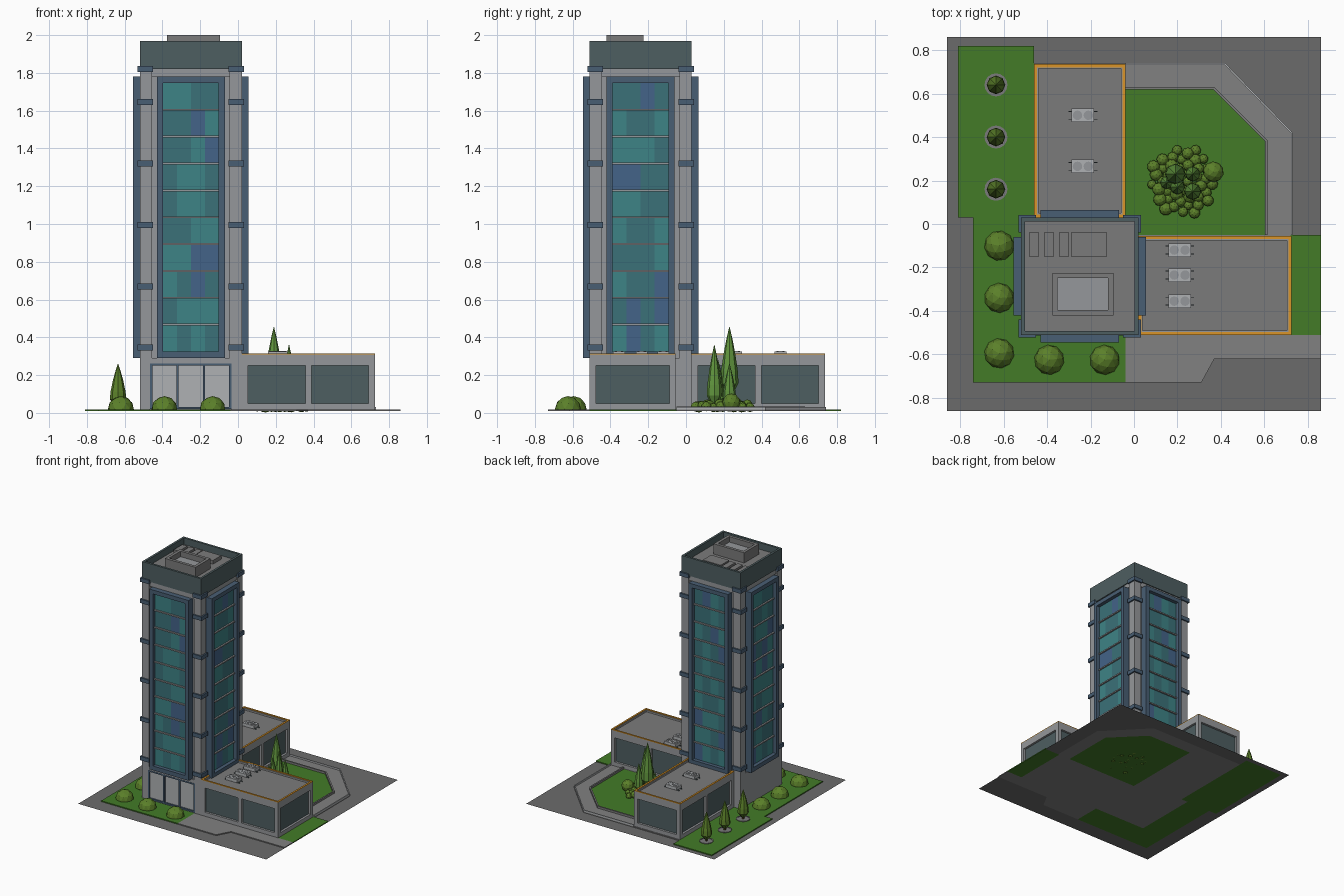
import bpy, bmesh, math, random
from mathutils import Matrix, Vector

if "Cube" in bpy.data.objects:
    bpy.data.objects.remove(bpy.data.objects["Cube"])

random.seed(4)


def mat(name, r, g, b):
    m = bpy.data.materials.new(name)
    m.diffuse_color = (r ** 2.2, g ** 2.2, b ** 2.2, 1)
    m.use_nodes = True
    m.node_tree.nodes["Principled BSDF"].inputs["Base Color"].default_value = m.diffuse_color
    return m


ROAD = mat("asphalt", .42, .42, .42)
PAVE = mat("paving", .50, .50, .50)
WALL = mat("concrete", .58, .59, .60)
ROOF = mat("roof_grey", .48, .48, .48)
LIGHT = mat("light_metal", .68, .69, .70)
GRASS = mat("grass", .27, .48, .17)
LEAF = mat("leaf", .36, .50, .18)
PINE = mat("cypress", .38, .58, .25)
BARK = mat("bark", .33, .24, .15)
BLUE = mat("blue_steel", .29, .37, .45)
DARK = mat("dark_cladding", .31, .37, .38)
TRIM = mat("orange_trim", .85, .58, .18)
GLASS = [mat("glass_teal", .25, .51, .52), mat("glass_deep", .24, .44, .47),
         mat("glass_blue", .27, .39, .53)]


def finish(name, bm, m, matrix=None):
    me = bpy.data.meshes.new(name)
    bmesh.ops.recalc_face_normals(bm, faces=bm.faces)
    bm.to_mesh(me)
    bm.free()
    ob = bpy.data.objects.new(name, me)
    bpy.context.collection.objects.link(ob)
    if m:
        me.materials.append(m)
    if matrix:
        ob.matrix_world = matrix
    return ob


def boxes(name, items, m, matrix=None):
    bm = bmesh.new()
    for x0, x1, y0, y1, z0, z1 in items:
        mx = Matrix.Translation(((x0 + x1) / 2, (y0 + y1) / 2, (z0 + z1) / 2))
        bmesh.ops.create_cube(bm, size=1, matrix=mx @ Matrix.Diagonal((x1 - x0, y1 - y0, z1 - z0, 1)))
    return finish(name, bm, m, matrix)


def prism(name, pts, z0, z1, m):
    bm = bmesh.new()
    f = bm.faces.new([bm.verts.new((x, y, z0)) for x, y in pts])
    if z1 > z0:
        g = bmesh.ops.extrude_face_region(bm, geom=[f], use_keep_orig=True)
        bmesh.ops.translate(bm, vec=(0, 0, z1 - z0),
                            verts=[v for v in g["geom"] if isinstance(v, bmesh.types.BMVert)])
    return finish(name, bm, m)


def ring(x0, x1, y0, y1, z0, z1, w):
    return [(x0, x1, y0, y0 + w, z0, z1), (x0, x1, y1 - w, y1, z0, z1),
            (x0, x0 + w, y0 + w, y1 - w, z0, z1), (x1 - w, x1, y0 + w, y1 - w, z0, z1)]


def lathe(bm, x, y, prof, n):
    rows = [[bm.verts.new((x + r * math.cos(2 * math.pi * i / n), y + r * math.sin(2 * math.pi * i / n), z))
             for i in range(n)] for r, z in prof]
    for a, b in zip(rows, rows[1:]):
        for i in range(n):
            bm.faces.new((a[i], a[(i + 1) % n], b[(i + 1) % n], b[i]))
    bm.faces.new(rows[0][::-1])
    bm.faces.new(rows[-1])


# ground: road sheet, paving, lawns
Z0, Z1 = .009, .017
prism("road", [(.73, -.05), (.86, -.05), (.86, .86), (-.86, .86), (-.86, -.86), (.86, -.86), (.86, -.62),
               (.37, -.62), (.31, -.73), (-.74, -.73), (-.74, .03), (-.81, .03), (-.81, .82),
               (-.46, .82), (-.46, .74), (.42, .74), (.73, .42)], Z0, Z0, ROAD)
prism("side_lawn", [(-.81, .82), (-.46, .82), (-.46, .03), (-.52, .03), (-.52, -.51), (-.04, -.51),
                    (-.04, -.73), (-.74, -.73), (-.74, .03), (-.81, .03)], Z0, Z1, GRASS)
prism("east_lawn", [(.72, -.51), (.86, -.51), (.86, -.05), (.72, -.05)], Z0, Z1, GRASS)
inner = [(-.04, .63), (.37, .63), (.615, .385), (.615, -.05)]
outer = [(-.04, .74), (.42, .74), (.73, .42), (.73, -.05)]
prism("court_lawn", inner + [(-.04, -.05)], Z0, Z1, GRASS)
prism("court_path", outer + inner[::-1], Z0, Z1, PAVE)
prism("front_paving", [(-.46, .74), (-.04, .74), (-.04, -.05), (.72, -.05), (.72, -.51), (.86, -.51),
                       (.86, -.62), (.37, -.62), (.31, -.73), (-.04, -.73), (-.04, -.51), (-.52, -.51),
                       (-.52, .03), (-.46, .03)], Z0, Z1, PAVE)


# kerbs follow the chamfered path edges
def kerb(name, pts, w, z, m):
    off = [(pts[0][0], pts[0][1] - w), (pts[1][0] - w * .41, pts[1][1] - w),
           (pts[2][0] - w, pts[2][1] - w * .41), (pts[3][0] - w, pts[3][1])]
    prism(name, pts + off[::-1], Z1, z, m)


kerb("outer_kerb", outer, .008, .030, LIGHT)
kerb("lawn_kerb", inner, .012, .034, ROOF)


# low wings: dark glazed core, plinth, lintel and piers
def wing(name, x0, x1, y0, y1, along_x):
    d, w = .018, .033
    boxes(name + "_glazing", [(x0 + d, x1 - d, y0 + d, y1 - d, .02, .27)], DARK)
    parts = ring(x0, x1, y0, y1, .01, .05, .04) + ring(x0, x1, y0, y1, .25, .308, .02)
    parts += [(a, a + w, b, b + w, .05, .25) for a in (x0, x1 - w) for b in (y0, y1 - w)]
    cx, cy = (x0 + x1) / 2, (y0 + y1) / 2
    for s in (0, 1):
        if along_x:
            b = (y0, y1 - w)[s]
            parts.append((cx - .016, cx + .016, b, b + w, .05, .25))
        else:
            a = (x0, x1 - w)[s]
            parts.append((a, a + w, cy - .016, cy + .016, .05, .25))
    boxes(name + "_walls", parts, WALL)
    boxes(name + "_roof", [(x0 + .02, x1 - .02, y0 + .02, y1 - .02, .27, .295)], ROOF)
    boxes(name + "_trim", ring(x0, x1, y0, y1, .308, .314, .014), TRIM)


wing("east_wing", .02, .725, -.51, -.055, True)
wing("rear_wing", -.46, -.04, .03, .735, False)

# rooftop cooling units with twin fans and rails
for i, (x, y) in enumerate([(-.235, .50), (-.235, .265), (.21, -.12), (.21, -.235), (.21, -.355)]):
    boxes(f"cooler_{i}", [(x - .052, x + .052, y - .031, y + .031, .300, .325)], LIGHT)
    boxes(f"cooler_rails_{i}", [(x - .066, x + .066, y + s * .018 - .002, y + s * .018 + .002, .295, .303)
                                for s in (-1, 1)], DARK)
    bm = bmesh.new()
    for s in (-1, 1):
        lathe(bm, x + s * .025, y, [(.022, .325), (.022, .328), (.017, .328), (.017, .326), (.006, .326),
                                    (.006, .328)], 12)
    finish(f"cooler_fans_{i}", bm, WALL)

# tower core, base and corner columns
T = Matrix.Translation((-.25, -.24, 0))
H = .27
boxes("tower_core", [(-.25, .25, -.25, .25, .28, 1.82), (-.262, .262, -.262, .262, 1.78, 1.82)], WALL, T)
boxes("tower_base", [(-H, H, -H + .02, H, .01, .29), (-H, -.215, -H, -H + .02, .01, .29),
                     (.215, H, -H, -H + .02, .01, .29), (-.215, .215, -H, -H + .02, .26, .29)], WALL, T)
c = [(-H, -.205), (.205, H)]
boxes("corner_columns", [(*a, *b, .29, 1.82) for a in c for b in c], WALL, T)
k = [(-.282, -.2), (.2, .282)]
boxes("corner_brackets", [(*a, *b, z - .016, z + .016) for z in (.345, .67, .995, 1.32, 1.645, 1.82)
                          for a in k for b in k], BLUE, T)

# entrance doors
boxes("entrance_frame", [(x - .006, x + .006, -.272, -.25, .02, .26) for x in (-.209, -.07, .07, .209)]
      + [(-.215, .215, -.272, -.25, z, z + .012) for z in (.02, .25)], BLUE, T)
boxes("entrance_doors", [(-.205, .205, -.26, -.249, .02, .258)], LIGHT, T)

# curtain wall on each of the four sides
for side, label in enumerate(("front", "right", "back", "left")):
    M = T @ Matrix.Rotation(side * math.pi / 2, 4, 'Z')
    boxes(label + "_frame", [(-.18, -.148, -.305, -.25, .29, 1.78), (.148, .18, -.305, -.25, .29, 1.78),
                             (-.148, .148, -.305, -.25, .29, .325), (-.148, .148, -.305, -.25, 1.747, 1.78)],
          BLUE, M)
    step = 1.422 / 10
    panes = [[], [], []]
    for f in range(10):
        for j in range(4):
            x, z = -.148 + j * .074, .325 + f * step
            panes[random.choice((0, 0, 1, 1, 2))].append((x, x + .074, -.275, -.25, z, z + step))
    for g, p in enumerate(panes):
        boxes(f"{label}_glass_{g}", p, GLASS[g], M)
    boxes(label + "_floor_bands", [(-.148, .148, -.287, -.25, .325 + f * step - .005, .325 + f * step + .005)
                                   for f in range(1, 10)], WALL, M)

# crown and roof plant
boxes("crown_parapet", ring(-H, H, -H, H, 1.82, 1.97, .018), DARK, T)
boxes("tower_roof", [(-.252, .252, -.252, .252, 1.82, 1.915)], ROOF, T)
boxes("plant_enclosure", ring(-.375, -.095, -.42, -.225, 1.915, 2.0, .024), ROOF)
boxes("plant_floor", [(-.351, -.119, -.396, -.249, 1.915, 1.955)], WALL)
boxes("roof_vents", [(x, x + .047, -.15, -.04, 1.915, 1.94) for x in (-.483, -.414, -.346)]
      + [(-.29, -.125, -.15, -.04, 1.915, 1.945)], ROOF)


# rounded shrubs, cut at the lawn
def ball(bm, x, y, z, r, sub=2, sz=1):
    mx = Matrix.Translation((x, y, z)) @ Matrix.Rotation(random.random() * 6, 4, 'Z')
    bmesh.ops.create_icosphere(bm, subdivisions=sub, radius=r, matrix=mx @ Matrix.Diagonal((1, 1, sz, 1)))


for i, (x, y) in enumerate([(-.62, -.10), (-.62, -.34), (-.62, -.595), (-.39, -.625), (-.135, -.625)]):
    bm = bmesh.new()
    ball(bm, x, y, .02, .069)
    bmesh.ops.bisect_plane(bm, geom=bm.verts[:] + bm.edges[:] + bm.faces[:], plane_co=(0, 0, .014),
                           plane_no=(0, 0, 1), clear_inner=True)
    finish(f"shrub_{i}", bm, LEAF)


# cypress trees in round planters
def cypress(bm, x, y, z, h, r):
    lathe(bm, x, y, [(r * .35, z), (r, z + h * .16), (r * .93, z + h * .34), (r * .62, z + h * .62),
                     (r * .3, z + h * .84), (.001, z + h)], 8)


for i, y in enumerate((.64, .40, .16)):
    bm = bmesh.new()
    cypress(bm, -.635, y, .035, .225, .043)
    finish(f"cypress_{i}", bm, LEAF)
    bm = bmesh.new()
    lathe(bm, -.635, y, [(.053, .012), (.053, .022), (.045, .022), (.045, .018)], 16)
    finish(f"planter_{i}", bm, ROOF)
    boxes(f"cypress_trunk_{i}", [(-.641, -.629, y - .006, y + .006, .015, .06)], BARK)

# courtyard grove: tall cypresses above a bed of leafy clumps
bm = bmesh.new()
for x, y, z, h, r in [(.19, .23, .10, .355, .048), (.27, .15, .04, .32, .04), (.20, .17, .04, .24, .035),
                      (.27, .23, .04, .22, .035), (.15, .19, .03, .17, .03)]:
    cypress(bm, x, y, z, h, r)
finish("grove_cypresses", bm, PINE)
boxes("grove_trunk", [(.182, .198, .222, .238, .01, .14)], BARK)
bm = bmesh.new()
ball(bm, .365, .24, .055, .048)
for i in range(46):
    a, d = i * 2.4, .155 * math.sqrt((i + 1) / 46)
    r = random.uniform(.02, .032)
    ball(bm, .225 + d * math.cos(a), .195 + d * math.sin(a), r + random.uniform(.004, .035) * (1 - d * 4), r, 2)
finish("grove_clumps", bm, LEAF)
